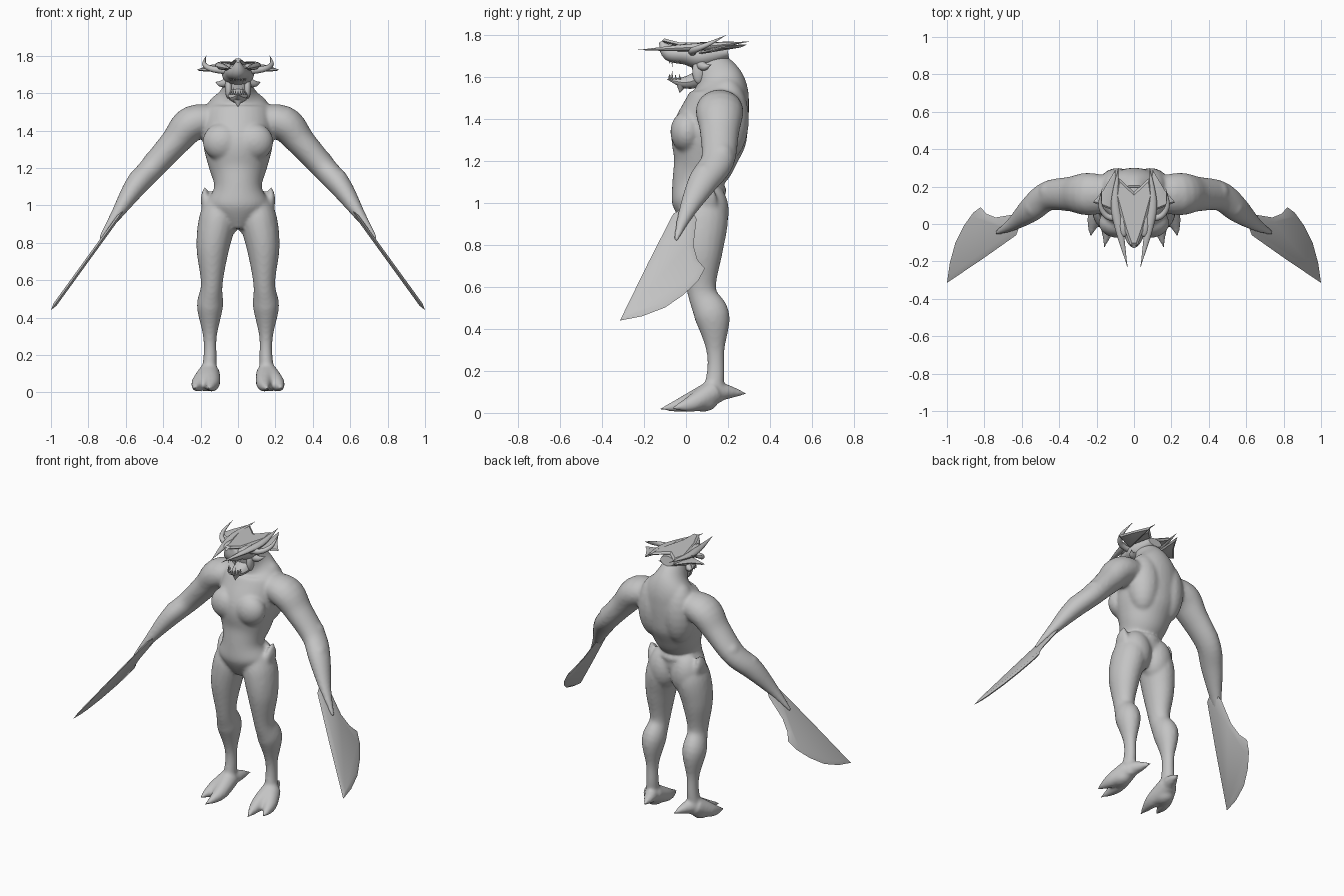
import bpy, bmesh, math
from mathutils import Vector, Matrix

if "Cube" in bpy.data.objects:
    bpy.data.objects.remove(bpy.data.objects["Cube"])

SIDES = {"left": 1, "right": -1}
GREY = (0.55, 0.55, 0.55, 1)
skin = bpy.data.materials.new("grey skin")
skin.use_nodes = True
skin.diffuse_color = GREY
skin.node_tree.nodes["Principled BSDF"].inputs["Base Color"].default_value = GREY


def spline(before, start, end, after, t):
    """Catmull-Rom interpolation between start and end."""
    linear = end - before
    square = 2 * before - 5 * start + 4 * end - after
    cube = 3 * start - before - 3 * end + after
    return start + (linear * t + square * t ** 2 + cube * t ** 3) / 2


def loft(bm, sections, side=1, segments=20, steps=5):
    """Smooth tube through sections of x, y, z, half width and half depth."""
    controls = [Vector(section) for section in sections]
    controls = [controls[0], *controls, controls[-1]]
    path = [spline(*controls[i:i + 4], step / steps)
            for i in range(len(controls) - 3) for step in range(steps)]
    path.append(controls[-1])
    span = (path[-1] - path[0]).to_3d()
    along_y = abs(span.y) > max(abs(span.x), abs(span.z))
    reference = Vector((0, 0, 1)) if along_y else Vector((0, 1, 0))
    rings = []
    for i, point in enumerate(path):
        following = path[min(i + 1, len(path) - 1)]
        tangent = (following - path[max(i - 1, 0)]).to_3d()
        across = reference.cross(tangent).normalized()
        deep = tangent.cross(across).normalized()
        across *= max(point[3], 0.001)
        deep *= max(point[4], 0.001)
        ring = []
        for k in range(segments):
            angle = math.tau * k / segments
            place = point.to_3d() + across * math.cos(angle) + deep * math.sin(angle)
            place.x *= side
            ring.append(bm.verts.new(place))
        rings.append(ring)
    for ring, upper in zip(rings, rings[1:]):
        for k in range(segments):
            bm.faces.new((ring[k - 1], ring[k], upper[k], upper[k - 1]))
    bm.faces.new(rings[0])
    bm.faces.new(rings[-1])


def trunk(bm, sections):
    """Tube on the centre line."""
    loft(bm, [(0, *section) for section in sections], segments=32)


def limb(bm, joints, side):
    """Tube through x, y, z and radius, a little deeper than wide."""
    loft(bm, [(*joint, joint[-1] * 1.2) for joint in joints], side)


def spike(bm, points, radius, side=1, flat=1, spindle=False, segments=12):
    """Tube narrowing to a point at its end, or at both ends."""
    last = len(points) - 1
    sections = []
    for i, point in enumerate(points):
        t = i / last
        width = radius * (math.sin(math.pi * t) if spindle else math.sqrt(1 - t))
        sections.append((*point, width, width * flat))
    loft(bm, sections, side, segments)


def muscle(bm, centre, radii, side):
    matrix = (Matrix.Diagonal((side, 1, 1, 1)) @ Matrix.Translation(centre)
              @ Matrix.Diagonal((*radii, 1)))
    bmesh.ops.create_uvsphere(bm, u_segments=20, v_segments=12, radius=1, matrix=matrix)


def slab(bm, outline, rim, thickness, side=1):
    """Flat piece with a sharp rim and a raised middle on both faces."""
    points = [Vector((x * side, y, z)) for x, y, z in outline]
    for order in (points, points[::-1]):
        face = bm.faces.new([bm.verts.new(point) for point in order])
        bm.normal_update()
        bmesh.ops.inset_region(bm, faces=[face], thickness=rim, depth=thickness,
                               use_boundary=True, use_even_offset=True)
    bmesh.ops.remove_doubles(bm, verts=bm.verts[:], dist=0.0002)


def finish(bm, name):
    bmesh.ops.recalc_face_normals(bm, faces=bm.faces[:])
    mesh = bpy.data.meshes.new(name)
    bm.to_mesh(mesh)
    bm.free()
    mesh.materials.append(skin)
    part = bpy.data.objects.new(name, mesh)
    bpy.context.collection.objects.link(part)
    bpy.ops.object.select_all(action='DESELECT')
    part.select_set(True)
    bpy.context.view_layer.objects.active = part
    bpy.ops.object.shade_smooth_by_angle(angle=math.radians(35))
    return part


# Torso and neck
body = bmesh.new()
trunk(body, [(.07, .88, .05, .07), (.06, 1, .16, .125), (.055, 1.1, .127, .12),
             (.085, 1.2, .155, .15), (.11, 1.32, .185, .18), (.15, 1.46, .19, .155),
             (.165, 1.54, .16, .13), (.14, 1.61, .09, .11), (.08, 1.7, .06, .07)])
heel = (.155, .13, .1)
for side in SIDES.values():
    # Arm from inside the chest to the blade root
    limb(body, [(.07, .16, 1.46, .07), (.24, .16, 1.44, .095), (.34, .16, 1.335, .078),
                (.46, .15, 1.2, .067), (.55, .08, 1.1, .06), (.65, 0, .95, .032),
                (.74, -.05, .82, .01)], side)
    # Leg from hip to ankle
    limb(body, [(.09, .08, 1.02, .08), (.11, .08, .92, .1), (.135, .07, .77, .088),
                (.14, .075, .58, .058), (.15, .125, .46, .07), (.15, .14, .3, .037),
                (.15, .14, .18, .036), (.16, .12, .06, .045)], side)
    # Foot with two toes and a heel spur
    muscle(body, (.17, .08, .05), (.055, .07, .045), side)
    spike(body, [heel, (.14, 0, .045), (.16, -.14, .015)], .06, side)
    spike(body, [heel, (.21, .03, .045), (.235, -.08, .02)], .06, side)
    spike(body, [heel, (.13, .2, .1), (.105, .3, .09)], .05, side)
    # Chest, back, shoulder, seat, thigh, elbow and forearm
    muscle(body, (.085, .005, 1.34), (.105, .08, .1), side)
    muscle(body, (.09, .195, 1.4), (.105, .105, .2), side)
    muscle(body, (.25, .15, 1.44), (.085, .1, .09), side)
    muscle(body, (.08, .11, .96), (.1, .095, .14), side)
    muscle(body, (.155, .06, .82), (.06, .09, .17), side)
    muscle(body, (.45, .17, 1.23), (.06, .06, .06), side)
    muscle(body, (.54, .09, 1.13), (.05, .06, .06), side)
    # Pointed hip flap
    spike(body, [(.15, .08, .93), (.175, .1, 1.04), (.175, .12, 1.11)], .035, side, flat=2)
# Rim across the back of the waist
spike(body, [(.18, .1, 1.08), (0, .17, 1.06), (-.18, .1, 1.08)], .025, spindle=True)

# Fuse the limbs and muscles into one skin
body = finish(body, "body")
fuse = body.modifiers.new("fuse", 'REMESH')
fuse.mode, fuse.voxel_size = 'VOXEL', 0.009
soften = body.modifiers.new("soften", 'SMOOTH')
soften.iterations = 12
for modifier in (fuse.name, soften.name):
    bpy.ops.object.modifier_apply(modifier=modifier)
bpy.ops.object.shade_smooth()

# Skull with snout, brows and cheeks
skull = bmesh.new()
trunk(skull, [(.2, 1.72, .05, .03), (.08, 1.7, .085, .06), (0, 1.71, .07, .05),
              (-.08, 1.72, .045, .04), (-.12, 1.77, .01, .01)])
for side in SIDES.values():
    muscle(skull, (.055, 0, 1.74), (.03, .07, .02), side)
    muscle(skull, (.05, .06, 1.63), (.02, .03, .06), side)
finish(skull, "skull")

# Open lower jaw with a chin spike
jaw = bmesh.new()
spike(jaw, [(0, .08, 1.6), (0, 0, 1.575), (0, -.09, 1.59)], .06, flat=.7)
spike(jaw, [(0, -.02, 1.57), (0, -.03, 1.525)], .03)
finish(jaw, "lower_jaw")

# Upper and lower rows of teeth
teeth = bmesh.new()
for i in range(-4, 5):
    angle = math.radians(20 * i)
    x, y = .04 * math.sin(angle), -.02 - .06 * math.cos(angle)
    length = .03 if abs(i) == 2 else .015
    for root, direction in ((1.69, -1), (1.59, 1)):
        tip = root + direction * (length + .01)
        spike(teeth, [(x, y, root), (x, y, tip)], .007, segments=6)
finish(teeth, "teeth")

# Head shield, notched at the back
shield = bmesh.new()
half = [(.02, -.115, 1.775), (.05, -.03, 1.755), (.1, .15, 1.755), (.085, .25, 1.76)]
mirrored = [(-x, y, z) for x, y, z in reversed(half)]
slab(shield, half + [(0, .17, 1.755)] + mirrored, .012, .01)
finish(shield, "head_shield")

for label, side in SIDES.items():
    # Long horn sweeping forward
    horn = bmesh.new()
    spike(horn, [(.035, -.23, 1.73), (.08, -.02, 1.74), (.1, .12, 1.75), (.085, .3, 1.77)],
          .026, side, flat=.7, spindle=True)
    finish(horn, label + "_long_horn")

    # Thin spike curling out, back and up
    hook = bmesh.new()
    spike(hook, [(.06, .03, 1.72), (.14, .04, 1.73), (.18, .1, 1.755), (.17, .19, 1.8)],
          .02, side)
    finish(hook, label + "_hooked_spike")

    # Ear fin with a cheek spike below
    fin = bmesh.new()
    slab(fin, [(.08, .06, 1.715), (.22, .115, 1.725), (.165, .18, 1.745), (.1, .29, 1.755)],
         .01, .007, side)
    spike(fin, [(.05, .07, 1.66), (.09, .09, 1.65), (.12, .12, 1.66)], .025, side)
    finish(fin, label + "_ear_fin")

    # Forearm blade, sloping outward, with a hooked back edge
    blade = bmesh.new()
    edge = [(.6, .02), (.63, -.06), (.8, -.18), (1, -.315), (.985, -.21), (.955, -.1),
            (.91, -.01), (.86, .06), (.82, .09), (.79, .055), (.74, .035), (.65, .05)]
    slab(blade, [(x, y, .44 + 1.38 * (1 - x)) for x, y in edge], .025, .01, side)
    finish(blade, label + "_arm_blade")
